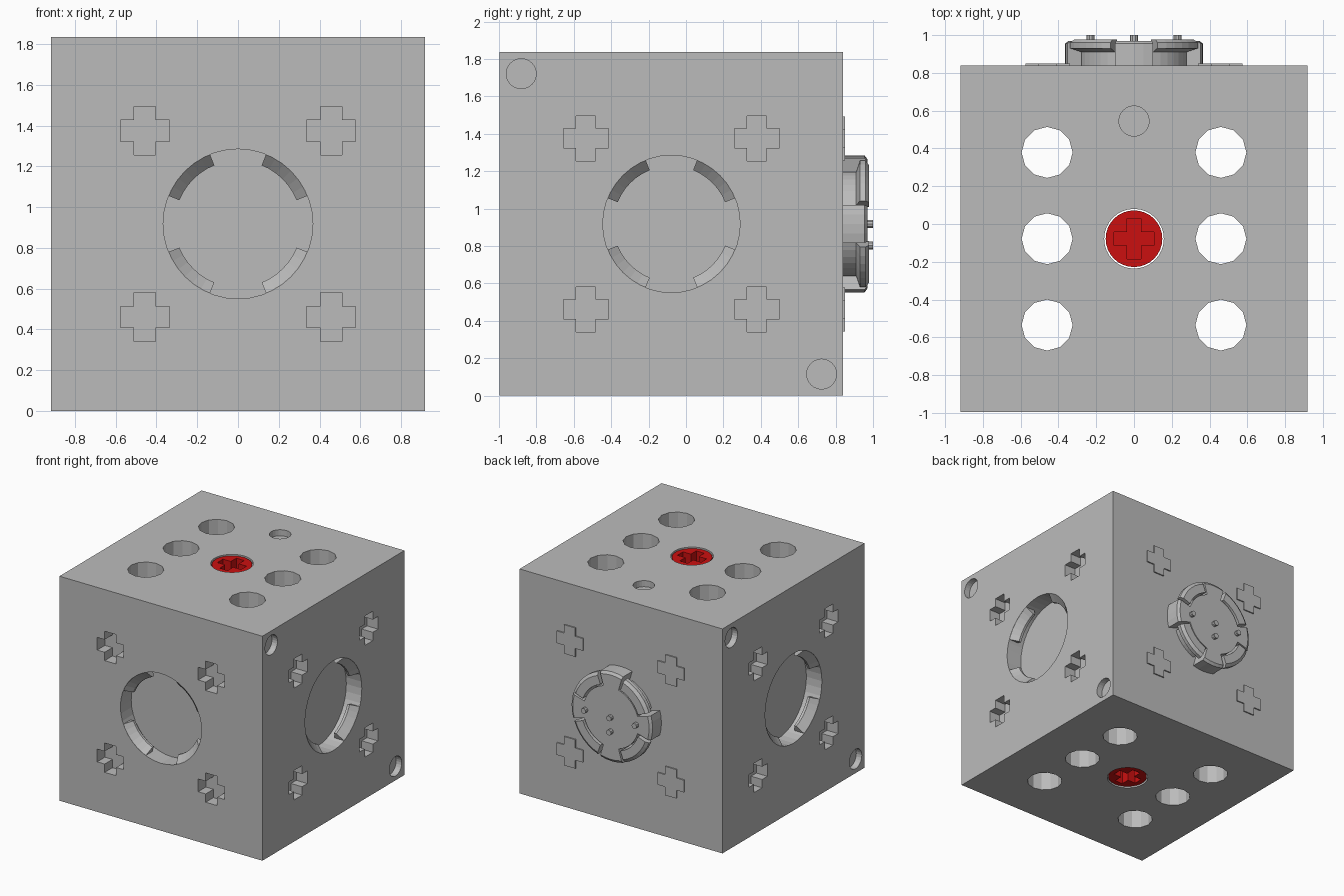
import bpy, bmesh
from math import sin, cos, pi, radians
from mathutils import Matrix

if "Cube" in bpy.data.objects:
    bpy.data.objects.remove(bpy.data.objects["Cube"])

H = 0.918                                   # half the cube's edge
CENTRE = Matrix.Translation((0, -0.078, H))
SIDE = Matrix.Rotation(pi / 2, 4, 'X') @ Matrix.Translation((0, 0, H))


def side(turn):
    """Face frame on a vertical side: u across, v up, w outward."""
    return CENTRE @ Matrix.Rotation(radians(turn), 4, 'Z') @ SIDE


FRONT, LEFT, BACK, RIGHT = (side(t) for t in (0, 90, 180, 270))
TOP = CENTRE @ Matrix.Translation((0, 0, H))
BOTTOM = CENTRE @ Matrix.Rotation(pi, 4, 'X') @ Matrix.Translation((0, 0, H))


def material(name, colour):
    mat = bpy.data.materials.new(name)
    mat.use_nodes = True
    mat.diffuse_color = (*colour, 1)
    mat.node_tree.nodes["Principled BSDF"].inputs["Base Color"].default_value = (*colour, 1)
    return mat


GREY = material("plastic grey", (0.5, 0.5, 0.5))
RED = material("axle red", (0.6, 0.005, 0.005))


def circle(r, sides, u=0, v=0):
    return [(u + r * cos(2 * pi * i / sides), v + r * sin(2 * pi * i / sides))
            for i in range(sides)]


def cross(reach, half, u=0, v=0):
    pts = []
    for k in range(4):
        c, s = round(cos(k * pi / 2)), round(sin(k * pi / 2))
        for x, y in ((reach, -half), (reach, half), (half, half)):
            pts.append((u + c * x - s * y, v + s * x + c * y))
    return pts


def prism(bm, frame, outline, w0, w1):
    low, high = ([bm.verts.new(frame @ Matrix.Translation((u, v, w)).translation)
                  for u, v in outline] for w in (w0, w1))
    bm.faces.new(low[::-1])
    bm.faces.new(high)
    for i in range(len(low)):
        j = (i + 1) % len(low)
        bm.faces.new((low[i], low[j], high[j], high[i]))


def sector(bm, frame, profile, middle, half, steps):
    """Sweep a closed (radius, height) profile through an arc."""
    rings = []
    for i in range(steps + 1):
        a = radians(middle - half + 2 * half * i / steps)
        rings.append([bm.verts.new(frame @ Matrix.Translation((r * cos(a), r * sin(a), w)).translation)
                      for r, w in profile])
    for a, b in zip(rings, rings[1:]):
        for i in range(len(a)):
            j = (i + 1) % len(a)
            bm.faces.new((a[i], a[j], b[j], b[i]))
    bm.faces.new(rings[0])
    bm.faces.new(rings[-1])


def finish(bm, name, mat):
    bmesh.ops.recalc_face_normals(bm, faces=bm.faces)
    mesh = bpy.data.meshes.new(name)
    bm.to_mesh(mesh)
    bm.free()
    mesh.materials.append(mat)
    obj = bpy.data.objects.new(name, mesh)
    bpy.context.collection.objects.link(obj)
    return obj


def cut(obj, cutter):
    mod = obj.modifiers.new("cut", 'BOOLEAN')
    mod.operation, mod.solver, mod.object = 'DIFFERENCE', 'EXACT', cutter
    cutter.hide_render = True
    bpy.context.view_layer.update()
    mesh = bpy.data.meshes.new_from_object(obj.evaluated_get(bpy.context.evaluated_depsgraph_get()))
    obj.modifiers.clear()
    obj.data = mesh
    bpy.data.objects.remove(cutter)


CORNERS = [(u, v) for u in (-0.457, 0.457) for v in (-0.457, 0.457)]
DIAGONALS = (45, 135, 225, 315)
THROUGH = -2 * H - 0.1

# Cube body with sockets, cross slots and holes
bm = bmesh.new()
bmesh.ops.create_cube(bm, size=2 * H, matrix=CENTRE)
body = finish(bm, "cube_body", GREY)

bm = bmesh.new()
for frame in (FRONT, LEFT, RIGHT):
    prism(bm, frame, circle(0.367, 40), -0.14, 0.05)
    for u, v in CORNERS:
        prism(bm, frame, cross(0.12, 0.052, u, v), -0.1, 0.05)
for frame in (LEFT, RIGHT):
    for s in (-1, 1):
        prism(bm, frame, circle(0.08, 24, 0.803 * s, -0.803 * s), -0.05, 0.05)
for u in (-0.46, 0.46):
    for v in (-0.457, 0, 0.457):
        prism(bm, TOP, circle(0.135, 12, u, v), THROUGH, 0.1)
prism(bm, TOP, circle(0.158, 32), THROUGH, 0.1)
prism(bm, TOP, circle(0.08, 24, 0, 0.623), -0.05, 0.05)
cut(body, finish(bm, "body_cutter", GREY))

# Sloped locking lips inside each socket
LIP = [(0.368, 0), (0.31, -0.055), (0.31, -0.075), (0.368, -0.085)]
for name, frame in (("front", FRONT), ("left", LEFT), ("right", RIGHT)):
    bm = bmesh.new()
    for a in DIAGONALS:
        sector(bm, frame, LIP, a, 23, 6)
    finish(bm, name + "_socket_lips", GREY)

# Red axle with cross pockets at both ends
bm = bmesh.new()
prism(bm, TOP, circle(0.15, 32), -2 * H + 0.008, -0.008)
axle = finish(bm, "axle", RED)
bm = bmesh.new()
for frame in (TOP, BOTTOM):
    prism(bm, frame, cross(0.107, 0.036), -0.12, 0.05)
cut(axle, finish(bm, "axle_cutter", RED))

# Back connector: core disc, four arms, four hooked petals
bm = bmesh.new()
prism(bm, BACK, circle(0.25, 40), -0.01, 0.13)
finish(bm, "connector_core", GREY)

ARM = [(0.2, -0.01), (0.366, -0.01), (0.366, 0.115), (0.345, 0.13), (0.2, 0.13)]
bm = bmesh.new()
for a in (0, 90, 180, 270):
    sector(bm, BACK, ARM, a, 16, 4)
finish(bm, "connector_arms", GREY)

PETAL = [(0.265, -0.01), (0.295, -0.01), (0.295, 0.07), (0.36, 0.09),
         (0.36, 0.12), (0.335, 0.138), (0.265, 0.138)]
bm = bmesh.new()
for a in DIAGONALS:
    sector(bm, BACK, PETAL, a, 25, 6)
finish(bm, "connector_petals", GREY)

# Contact pins
bm = bmesh.new()
for u, v in ((-0.23, 0), (0, 0), (0.23, 0), (0, -0.115)):
    prism(bm, BACK, circle(0.022, 10, u, v), 0.12, 0.16)
finish(bm, "contact_pins", GREY)

# Raised cross keys on the back
bm = bmesh.new()
for u, v in CORNERS:
    prism(bm, BACK, cross(0.118, 0.05, u, v), -0.01, 0.01)
finish(bm, "cross_keys", GREY)
